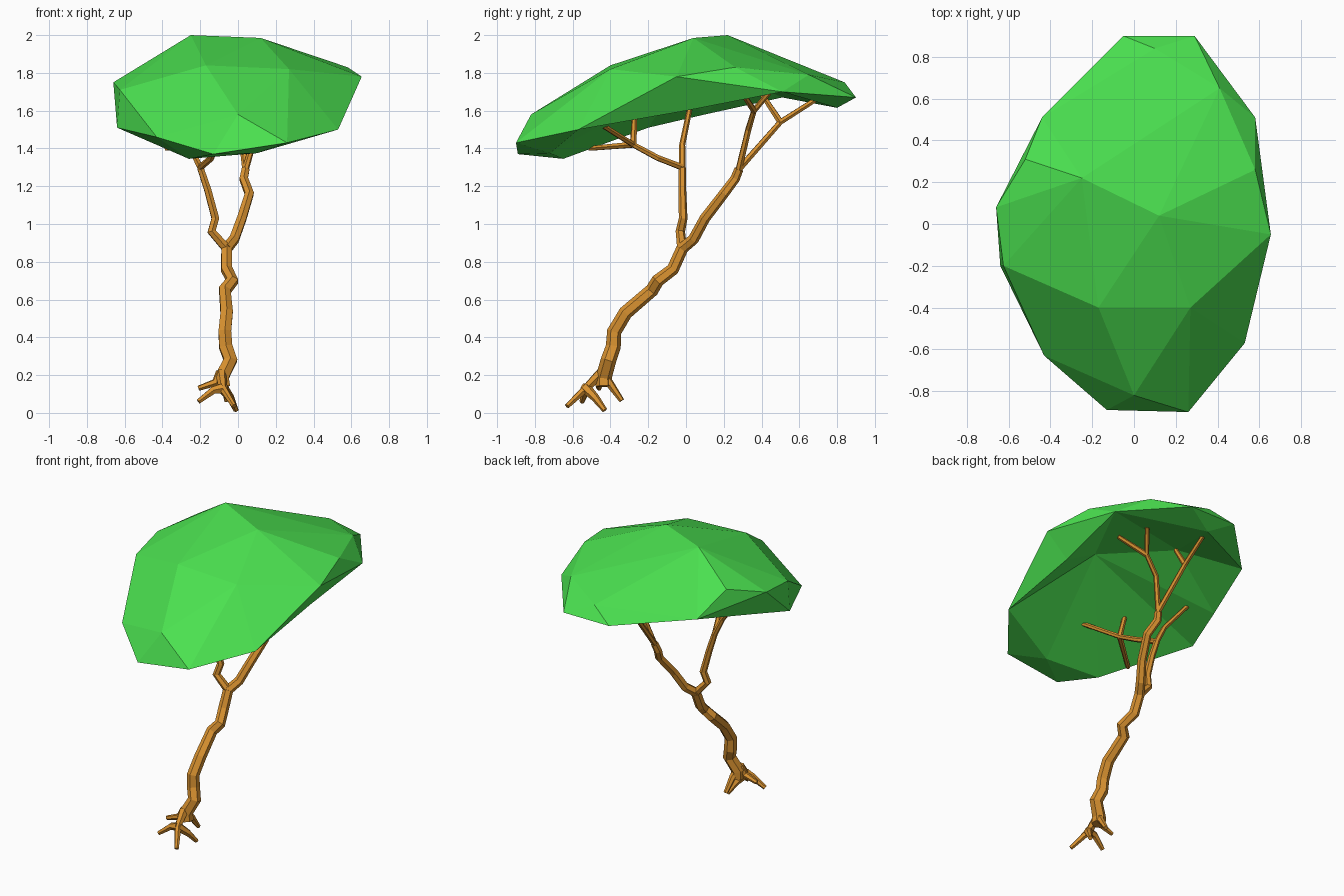
import bpy, bmesh
from mathutils import Vector
from mathutils.geometry import delaunay_2d_cdt

if "Cube" in bpy.data.objects:
    bpy.data.objects.remove(bpy.data.objects["Cube"])


def material(name, rgb):
    m = bpy.data.materials.new(name)
    m.diffuse_color = (*rgb, 1)
    m.use_nodes = True
    m.node_tree.nodes["Principled BSDF"].inputs["Base Color"].default_value = m.diffuse_color
    return m


bark = material("bark", (0.70, 0.29, 0.03))
leaf = material("leaf", (0.07, 0.75, 0.08))


def limb(name, pts, r0, r1):
    """Six-sided faceted limb tapering from r0 to r1 along the points."""
    cu = bpy.data.curves.new(name, 'CURVE')
    cu.dimensions = '3D'
    cu.bevel_depth = 1.0
    cu.bevel_resolution = 1
    cu.use_fill_caps = True
    sp = cu.splines.new('POLY')
    sp.points.add(len(pts) - 1)
    for i, (p, co) in enumerate(zip(sp.points, pts)):
        p.co = (*co, 1)
        p.radius = r0 + (r1 - r0) * i / (len(pts) - 1)
    sp.use_smooth = False
    cu.materials.append(bark)
    ob = bpy.data.objects.new(name, cu)
    bpy.context.collection.objects.link(ob)


# Crooked trunk leaning backwards
fork = (-.06, -.02, .87)
limb("trunk", [(-.08, -.435, .14), (-.085, -.435, .19), (-.04, -.41, .28), (-.065, -.385, .35),
               (-.07, -.38, .43), (-.06, -.32, .53), (-.07, -.18, .65), (-.03, -.15, .70),
               (-.06, -.07, .76), fork], .044, .032)

# Left and back main branches
a = (-.20, -.02, 1.30)
limb("left_branch", [fork, (-.14, -.03, .96), (-.12, -.015, 1.03), (-.16, -.02, 1.18), a], .027, .019)
b = (.04, .28, 1.29)
limb("back_branch", [fork, (-.02, .04, .92), (.02, .10, 1.03), (.06, .20, 1.16),
                     (.03, .26, 1.24), b], .031, .024)

# Twigs carrying the crown
a2 = (-.12, -.28, 1.42)
b1 = (.20, .36, 1.60)
b2 = (.01, .50, 1.54)
twigs = [
    [a, (-.26, -.02, 1.42), (-.45, .03, 1.66)],
    [a, (-.14, -.15, 1.35), a2, (.08, -.47, 1.54)],
    [a2, (-.16, -.27, 1.60)],
    [a2, (-.38, -.51, 1.40)],
    [b, (.10, .33, 1.50), b1, (.28, .46, 1.72)],
    [b1, (.38, .30, 1.69)],
    [b, b2, (.02, .72, 1.68)],
    [b2, (.0, .40, 1.69)],
]
for i, t in enumerate(twigs):
    limb(f"twig_{i + 1}", t, .018, .014)

# Splayed roots
base = (-.09, -.45, .21)
knee = (-.08, -.53, .13)
roots = [
    [base, knee, (-.02, -.63, .035)],
    [knee, (-.13, -.53, .12), (-.21, -.55, .06)],
    [base, (-.12, -.46, .16), (-.21, -.46, .13)],
    [knee, (-.04, -.48, .08), (-.01, -.43, .014)],
    [base, (-.07, -.40, .15), (-.06, -.34, .065)],
]
for i, t in enumerate(roots):
    limb(f"root_{i + 1}", t, .030, .014)

# Faceted crown: a domed top and a hollow underside sharing one rim
rim = [(-.05, .90, 1.67), (.29, .90, 1.67), (.58, .51, 1.70), (.655, -.05, 1.78),
       (.53, -.57, 1.50), (.26, -.90, 1.43), (-.13, -.89, 1.37), (-.43, -.63, 1.46),
       (-.64, -.20, 1.51), (-.66, .08, 1.75), (-.44, .51, 1.67)]
dome = [(-.25, .22, 2.0), (.12, .04, 1.985), (-.17, -.40, 1.84), (.27, -.40, 1.82),
        (0, -.82, 1.58), (.58, .26, 1.83), (.41, .65, 1.79), (.10, .84, 1.75),
        (-.52, .31, 1.82), (-.625, -.20, 1.71)]
hollow = [(-.26, -.65, 1.345), (.54, 0, 1.60), (.08, .80, 1.615), (.28, -.04, 1.75),
          (-.10, .30, 1.77), (-.56, .10, 1.58), (.10, -.72, 1.375)]
creases = {0: [(7, 15), (7, 20), (11, 19)],
           1: [(8, 11), (4, 12), (2, 12), (8, 16), (10, 16)]}
bm = bmesh.new()
for side, inner in enumerate((dome, hollow)):
    pts = rim + inner
    tris = delaunay_2d_cdt([Vector(p[:2]) for p in pts], creases[side], [], 0, 1e-5)[2]
    vs = [bm.verts.new(p) for p in pts]
    for f in tris:
        bm.faces.new([vs[i] for i in (reversed(f) if side else f)])
bmesh.ops.remove_doubles(bm, verts=bm.verts, dist=1e-4)
bmesh.ops.recalc_face_normals(bm, faces=bm.faces)
me = bpy.data.meshes.new("crown")
bm.to_mesh(me)
bm.free()
me.materials.append(leaf)
bpy.context.collection.objects.link(bpy.data.objects.new("crown", me))
